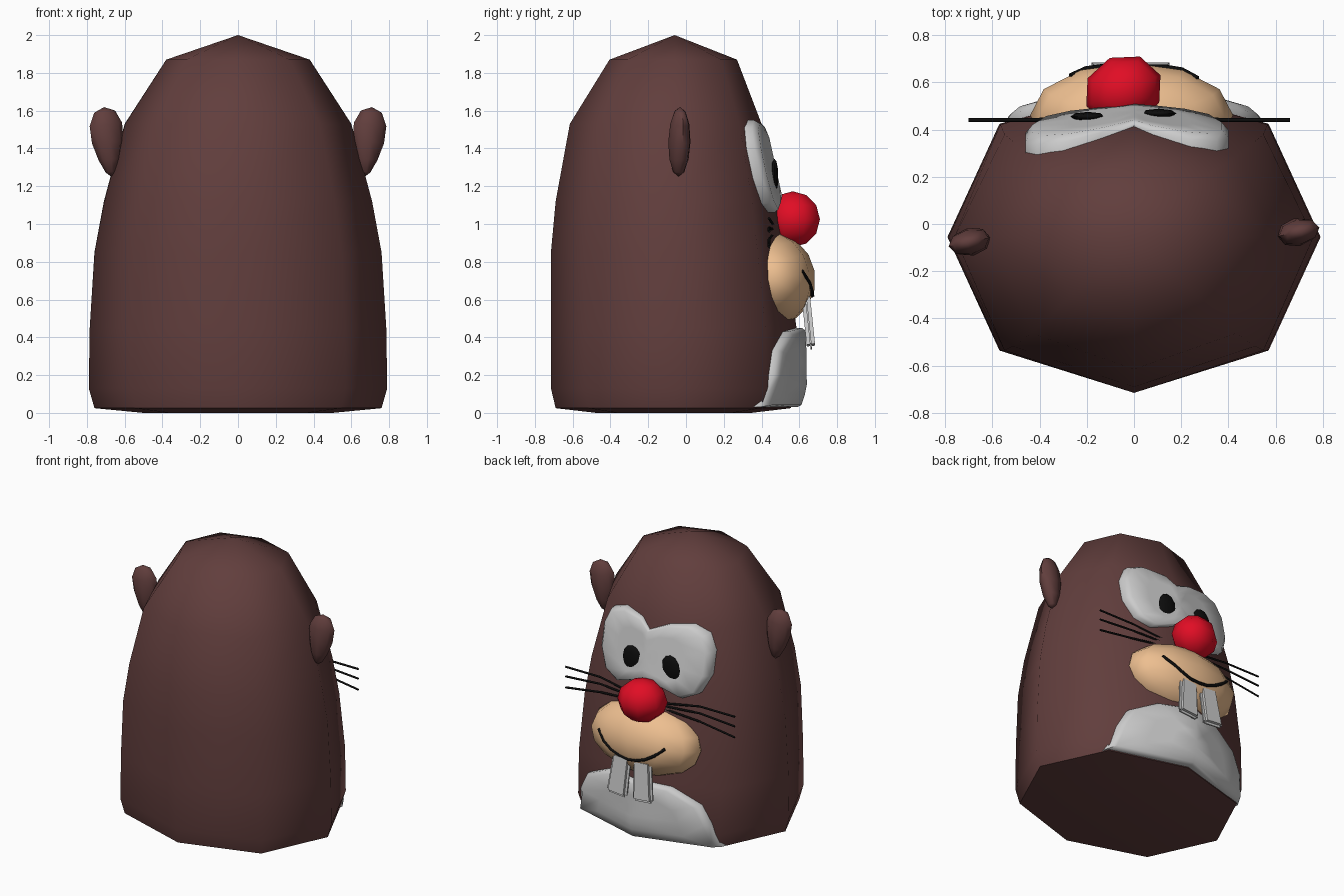
import bpy, bmesh
from math import sin, cos, pi, radians, sqrt
from mathutils import Vector, Matrix
from mathutils.bvhtree import BVHTree

if "Cube" in bpy.data.objects:
    bpy.data.objects.remove(bpy.data.objects["Cube"])


def material(name, rgb):
    m = bpy.data.materials.new(name)
    m.diffuse_color = (*rgb, 1)
    m.use_nodes = True
    m.node_tree.nodes["Principled BSDF"].inputs["Base Color"].default_value = m.diffuse_color
    return m


brown = material("brown", (0.12, 0.048, 0.046))
tan = material("tan", (0.85, 0.52, 0.28))
red = material("red", (0.75, 0.004, 0.018))
black = material("black", (0.004, 0.004, 0.004))


def finish(bm, name, mat=None, angle=60):
    """Turn a bmesh into a smooth-shaded object; also return its ray-cast tree."""
    bmesh.ops.recalc_face_normals(bm, faces=bm.faces)
    tree = BVHTree.FromBMesh(bm)
    me = bpy.data.meshes.new(name)
    bm.to_mesh(me)
    bm.free()
    ob = bpy.data.objects.new(name, me)
    bpy.context.collection.objects.link(ob)
    if mat:
        me.materials.append(mat)
    bpy.ops.object.select_all(action='DESELECT')
    ob.select_set(True)
    bpy.context.view_layer.objects.active = ob
    bpy.ops.object.shade_smooth_by_angle(angle=radians(angle))
    return ob, tree


def surface_y(tree, x, z):
    """Depth of the face side (+y) of a part at x, z."""
    hit = tree.ray_cast(Vector((x, 3, z)), Vector((0, -1, 0)))[0]
    return hit.y if hit else 0.3


def bridge(bm, a, b):
    n = len(a)
    for i in range(n):
        bm.faces.new((a[i], a[(i + 1) % n], b[(i + 1) % n], b[i]))


def ellipsoid(name, mat, centre, radii, seg=12, rings=8, rot=None):
    bm = bmesh.new()
    bmesh.ops.create_uvsphere(bm, u_segments=seg, v_segments=rings, radius=1)
    m = Matrix.Translation(centre) @ (rot or Matrix()) @ Matrix.Diagonal((*radii, 1))
    bmesh.ops.transform(bm, matrix=m, verts=bm.verts)
    return finish(bm, name, mat)


def patch(name, mat, tree, outline, centre, thick):
    """Raised plate that hugs the front of a part inside an x/z outline."""
    bm = bmesh.new()
    loops = []
    for t, lift in ((1, -0.03), (1, 0.6), (0.93, 1), (0.6, 1), (0.3, 1)):
        loop = []
        for px, pz in outline:
            x = centre[0] + (px - centre[0]) * t
            z = centre[1] + (pz - centre[1]) * t
            loop.append(bm.verts.new((x, surface_y(tree, x, z) + thick(x) * lift, z)))
        loops.append(loop)
    for a, b in zip(loops, loops[1:]):
        bridge(bm, a, b)
    cx, cz = centre
    mid = bm.verts.new((cx, surface_y(tree, cx, cz) + thick(cx), cz))
    last = loops[-1]
    for i in range(len(last)):
        bm.faces.new((last[i], last[(i + 1) % len(last)], mid))
    return finish(bm, name, mat)


def wire(name, points, radius):
    cu = bpy.data.curves.new(name, 'CURVE')
    cu.dimensions = '3D'
    cu.bevel_depth = radius
    cu.bevel_resolution = 0
    cu.use_fill_caps = True
    sp = cu.splines.new('POLY')
    sp.points.add(len(points) - 1)
    for p, co in zip(sp.points, points):
        p.co = (*co, 1)
    cu.materials.append(black)
    ob = bpy.data.objects.new(name, cu)
    bpy.context.collection.objects.link(ob)


# Body: eight-sided rings (z, half width, back depth, front depth)
rings = [(0, 0.5, 0.42, 0.40), (0.025, 0.76, 0.635, 0.61), (0.13, 0.79, 0.66, 0.645),
         (0.45, 0.785, 0.66, 0.64), (0.85, 0.76, 0.66, 0.585), (1.12, 0.71, 0.635, 0.545),
         (1.53, 0.60, 0.56, 0.455), (1.87, 0.38, 0.35, 0.325)]
bm = bmesh.new()
loops = []
for z, w, back, front in rings:
    loop = []
    for i in range(8):
        a = i * pi / 4
        c, s = cos(a), sin(a)
        depth = front * (1.05 if i % 2 else 1) if s > 0 else back * (1.03 if i % 2 else 1)
        loop.append(bm.verts.new((w * c * (1.02 if i % 2 else 1), s * depth - 0.055, z)))
    loops.append(loop)
for a, b in zip(loops, loops[1:]):
    bridge(bm, a, b)
bm.faces.new(loops[0])
apex = bm.verts.new((0, -0.06, 2))
for i in range(8):
    bm.faces.new((loops[-1][i], loops[-1][(i + 1) % 8], apex))
body, body_tree = finish(bm, "body", brown)

# Belly patch wrapping the two front faces
half = [(0.57, 0.03), (0.52, 0.2), (0.45, 0.33), (0.25, 0.43)]
outline = half + [(0, 0.45)] + [(-x, z) for x, z in reversed(half)] + [(0, 0.03)]
patch("belly", None, body_tree, outline, (0, 0.2), lambda x: 0.05)

# Eye mask with a notch at the top and bottom middle
half = [(0.10, 1.53), (0.26, 1.55), (0.37, 1.51), (0.42, 1.40), (0.42, 1.24),
        (0.36, 1.11), (0.25, 1.06), (0.12, 1.10)]
outline = ([(x - 0.02, z) for x, z in half] + [(0, 1.14)]
           + [(-x - 0.04, z) for x, z in reversed(half)] + [(0, 1.47)])
mask, mask_tree = patch("eye_mask", None, body_tree, outline, (0, 1.3),
                        lambda x: 0.025 + 0.12 * abs(x))

# Pupils
for side, x in (("left", -0.195), ("right", 0.105)):
    y = surface_y(mask_tree, x, 1.25)
    ellipsoid(side + "_pupil", black, (x, y - 0.002, 1.25), (0.075, 0.02, 0.095), 8, 6)

# Snout and nose
snout, snout_tree = ellipsoid("snout", tan, (-0.01, 0.46, 0.71), (0.43, 0.225, 0.245),
                              12, 8, Matrix.Rotation(radians(10), 4, 'X'))
ellipsoid("nose", red, (-0.045, 0.565, 1.025), (0.17, 0.15, 0.148), 8, 6,
          Matrix.Rotation(radians(22.5), 4, 'Z'))

# Mouth line following the snout
pts = []
for i in range(9):
    t = -1 + i / 4
    x, z = 0.27 * t, 0.62 + 0.13 * t * t
    pts.append((x, surface_y(snout_tree, x, z) + 0.003, z))
wire("mouth", pts, 0.011)

# Front teeth: tapered bevelled slabs, splayed slightly
for side, s in (("left", -1), ("right", 1)):
    bm = bmesh.new()
    bmesh.ops.create_cube(bm, size=1)
    for v in bm.verts:
        low = v.co.z < 0
        v.co = Vector((v.co.x * (0.16 if low else 0.14), v.co.y * 0.045, v.co.z * 0.29))
    m = (Matrix.Translation((s * 0.093 - 0.015, 0.648, 0.485))
         @ Matrix.Rotation(radians(6), 4, 'X') @ Matrix.Rotation(radians(-s * 5), 4, 'Y'))
    bmesh.ops.bevel(bm, geom=bm.edges[:], offset=0.018, segments=2, affect='EDGES')
    bmesh.ops.transform(bm, matrix=m, verts=bm.verts)
    finish(bm, side + "_tooth")

# Whiskers, three each side
for side, s in (("left", -1), ("right", 1)):
    for i, (z0, z1, z2) in enumerate(((0.99, 1.03, 1.03), (0.97, 0.98, 0.96), (0.95, 0.92, 0.88))):
        wire(f"{side}_whisker_{i + 1}",
             [(s * 0.12 - 0.03, 0.465, z0), (s * 0.40 - 0.02, 0.44, z1), (s * 0.68 - 0.02, 0.44, z2)],
             0.008)

# Ears: flattened teardrops, wider at the top
for side, s, y in (("left", -1, -0.075), ("right", 1, -0.035)):
    bm = bmesh.new()
    bmesh.ops.create_uvsphere(bm, u_segments=8, v_segments=6, radius=1)
    for v in bm.verts:
        wide = 0.085 * (1 + 0.4 * v.co.z)
        v.co = Vector((v.co.x * wide, v.co.y * 0.06, v.co.z * 0.185))
    m = (Matrix.Translation((s * 0.69, y, 1.435)) @ Matrix.Rotation(radians(12), 4, 'Z')
         @ Matrix.Rotation(radians(s * 6), 4, 'Y'))
    bmesh.ops.transform(bm, matrix=m, verts=bm.verts)
    finish(bm, side + "_ear", brown)
